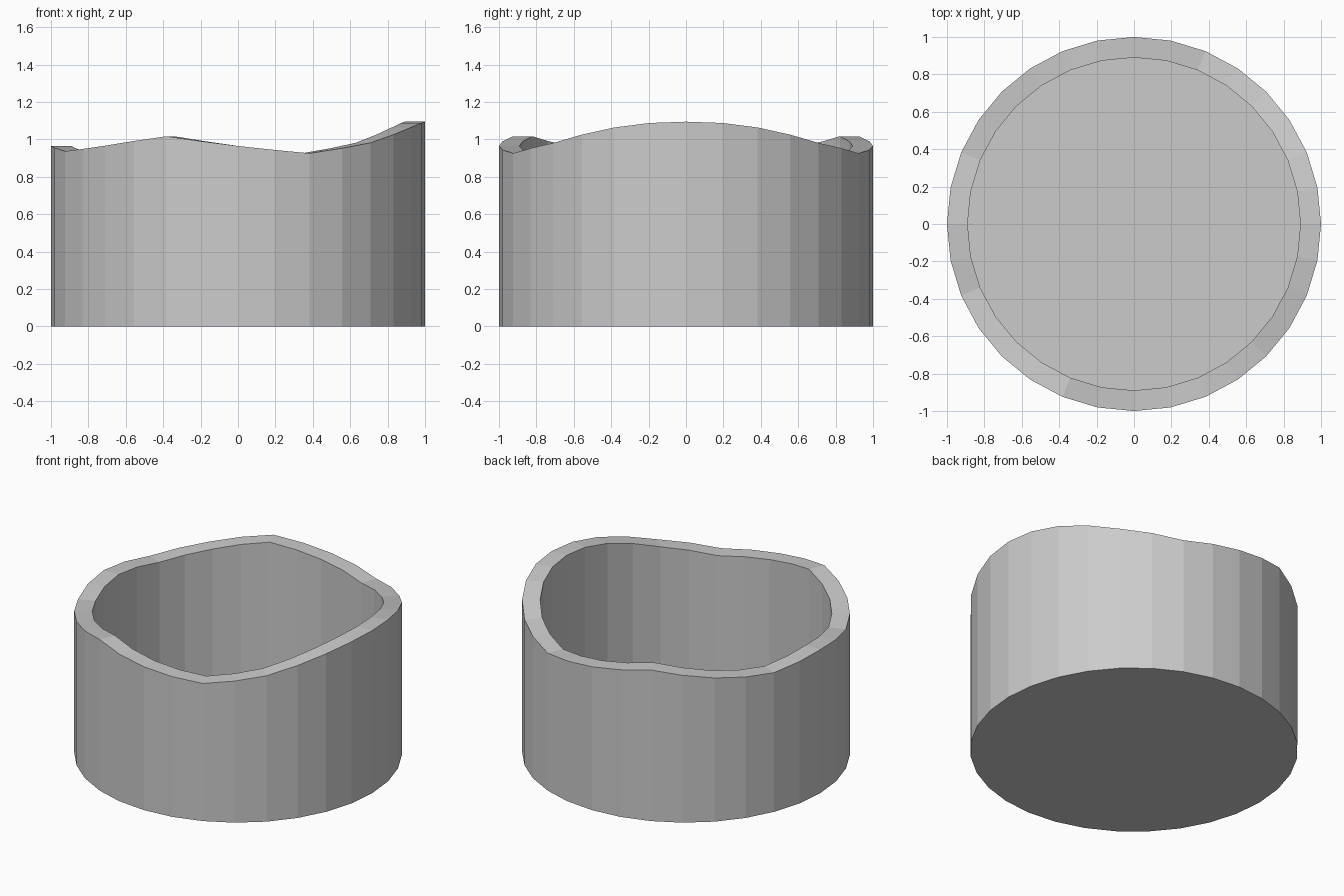
import bpy, bmesh, math

if "Cube" in bpy.data.objects:
    bpy.data.objects.remove(bpy.data.objects["Cube"])

SIDES = 32
OUTER, INNER, FLOOR = 1.0, 0.89, 0.11

# Rim heights over half the circle, from +x round to -x; the other half mirrors it
HALF_RIM = [1.095, 1.088, 1.064, 1.026, 0.982, 0.953, 0.926, 0.944, 0.965,
            0.99, 1.017, 0.992, 0.967, 0.949, 0.937, 0.955, 0.966]
RIM = [HALF_RIM[min(k, SIDES - k)] for k in range(SIDES)]

bm = bmesh.new()


def ring(radius, heights):
    return [bm.verts.new((radius * math.cos(2 * math.pi * k / SIDES),
                          radius * math.sin(2 * math.pi * k / SIDES), z))
            for k, z in enumerate(heights)]


def bridge(a, b):
    for k in range(SIDES):
        n = (k + 1) % SIDES
        bm.faces.new((a[k], a[n], b[n], b[k]))


# Outer wall, wavy rim, inner wall
rings = [ring(OUTER, [0] * SIDES), ring(OUTER, RIM),
         ring(INNER, RIM), ring(INNER, [FLOOR] * SIDES)]
for lower, upper in zip(rings, rings[1:]):
    bridge(lower, upper)

# Underside and inner floor
bm.faces.new(rings[0][::-1])
bm.faces.new(rings[3])
bmesh.ops.recalc_face_normals(bm, faces=bm.faces)

mesh = bpy.data.meshes.new("wavy_cup")
bm.to_mesh(mesh)
bm.free()
bpy.context.collection.objects.link(bpy.data.objects.new("wavy_cup", mesh))
